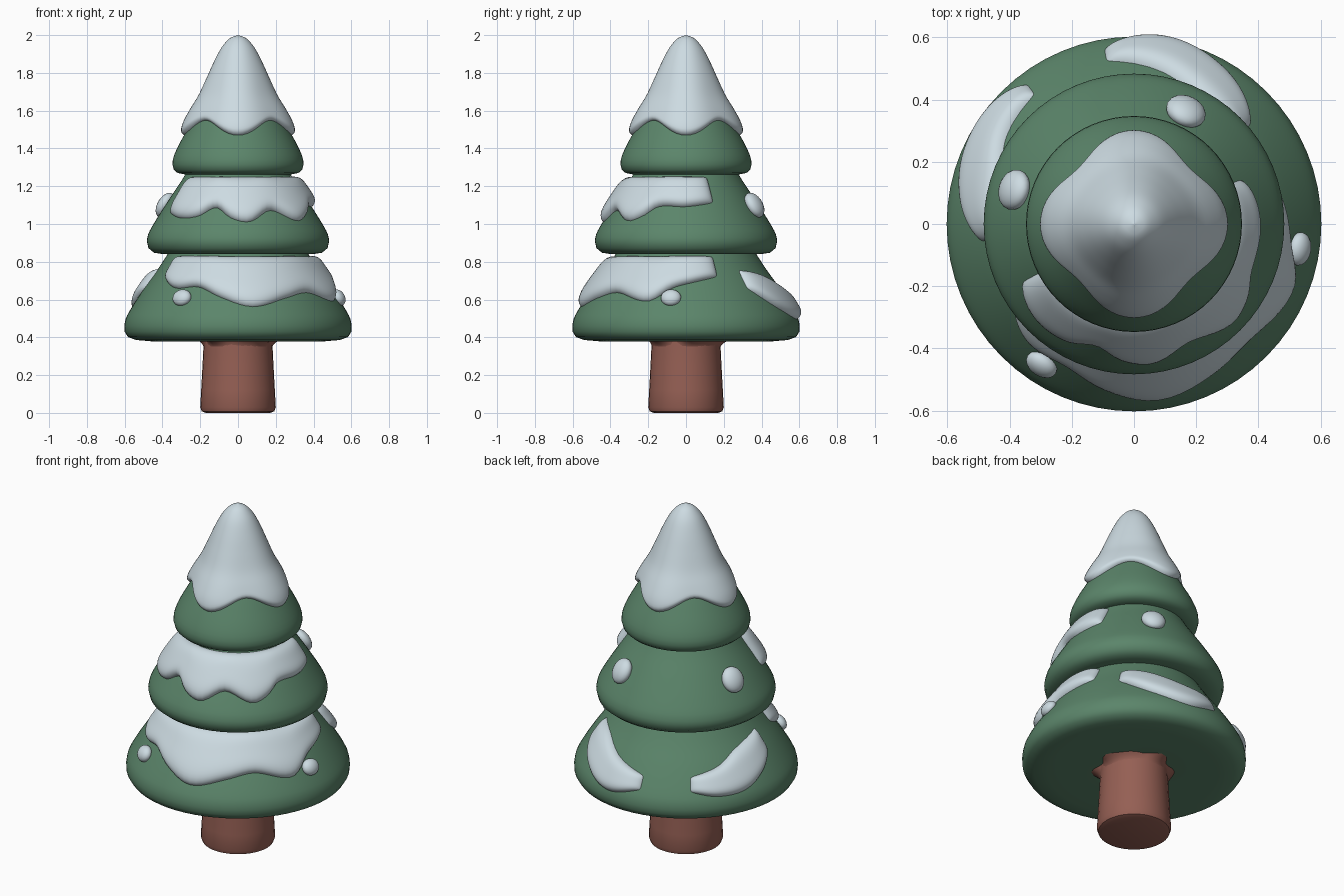
import bpy
import bmesh
from math import sin, cos, pi, radians, atan2
from mathutils import Matrix, Vector

cube = bpy.data.objects.get("Cube")
if cube:
    bpy.data.objects.remove(cube, do_unlink=True)


def material(name, rgb):
    m = bpy.data.materials.new(name)
    m.use_nodes = True
    m.diffuse_color = (*rgb, 1)
    bsdf = m.node_tree.nodes["Principled BSDF"]
    bsdf.inputs["Base Color"].default_value = (*rgb, 1)
    bsdf.inputs["Roughness"].default_value = 0.8
    return m


GREEN = material("pine green", (0.105, 0.235, 0.145))
SNOW = material("snow white", (0.61, 0.71, 0.76))
BARK = material("bark brown", (0.30, 0.115, 0.088))


def curve(points, t):
    """Smooth curve through (t, value) points."""
    n = len(points)
    t = max(points[0][0], min(points[-1][0], t))
    i = max(k for k in range(n - 1) if points[k][0] <= t)

    def slope(k):
        a, b = points[max(k - 1, 0)], points[min(k + 1, n - 1)]
        return (b[1] - a[1]) / (b[0] - a[0])

    (t0, v0), (t1, v1) = points[i], points[i + 1]
    h = t1 - t0
    s = (t - t0) / h
    blend = s * s * (3 - 2 * s)
    return (v0 + (v1 - v0) * blend
            + h * s * (1 - s) * ((1 - s) * slope(i) - s * slope(i + 1)))


def finish(bm, name, mat, angle=60):
    mesh = bpy.data.meshes.new(name)
    bm.to_mesh(mesh)
    bm.free()
    ob = bpy.data.objects.new(name, mesh)
    bpy.context.collection.objects.link(ob)
    mesh.materials.append(mat)
    bpy.ops.object.select_all(action="DESELECT")
    ob.select_set(True)
    bpy.context.view_layer.objects.active = ob
    bpy.ops.object.shade_smooth_by_angle(angle=radians(angle))
    return ob


def sheet(name, fn, nu, nv, mat, angle=60):
    """Surface fn(u, v) -> (angle, radius, z), u and v from 0 to 1."""
    bm = bmesh.new()
    rows = []
    for j in range(nv + 1):
        row = []
        for i in range(nu + 1):
            a, r, z = fn(i / nu, j / nv)
            row.append(bm.verts.new((r * cos(a), r * sin(a), z)))
        rows.append(row)
    for low, high in zip(rows, rows[1:]):
        for i in range(nu):
            bm.faces.new((low[i], low[i + 1], high[i + 1], high[i]))
    bmesh.ops.remove_doubles(bm, verts=bm.verts, dist=1e-5)
    return finish(bm, name, mat, angle)


def lathe(name, profile, mat, sides=64, angle=60):
    n = len(profile) - 1

    def fn(u, v):
        r, z = profile[round(v * n)]
        return 2 * pi * u, r, z
    return sheet(name, fn, sides, n, mat, angle)


def tier(name, under, skin):
    """Branch skirt: flat underside, then a curved skin of (z, radius)."""
    z0, z1 = skin[0][0], skin[-1][0]
    zs = [z0 + (z1 - z0) * k / 24 for k in range(25)]
    lathe(name, under + [(max(curve(skin, z), 0), z) for z in zs], GREEN)


def snow(name, skin, low, high, thick=0.045, power=14):
    """Puffy snow on a skin, between edge curves of (degrees, z)."""
    a0, a1 = low[0][0], low[-1][0]

    def fn(u, v):
        u, v = (0.5 - 0.5 * cos(pi * t) for t in (u, v))
        a = a0 + (a1 - a0) * u
        zl, zh = curve(low, a), curve(high, a)
        z = zl + (zh - zl) * v
        puff = ((1 - abs(2 * v - 1) ** 4) * (1 - abs(2 * u - 1) ** power)) ** 0.5
        off = -0.015 + (thick + 0.015) * puff
        return radians(a), curve(skin, z) + off * 0.86, z + off * 0.4
    sheet(name, fn, 72, 20, SNOW)


def lump(name, x, y, z, size):
    """Small snow lump, flattened against the slope."""
    bm = bmesh.new()
    face = (Matrix.Translation((x, y, z)) @ Matrix.Rotation(atan2(y, x), 4, "Z")
            @ Matrix.Rotation(radians(-30), 4, "Y") @ Matrix.Diagonal((*size, 1)))
    bmesh.ops.create_uvsphere(bm, u_segments=20, v_segments=12, radius=1, matrix=face)
    finish(bm, name, SNOW)


# Trunk, with a ragged flare where it meets the branches
lathe("trunk", [(0, 0), (0.17, 0), (0.192, 0.008), (0.2, 0.03), (0.195, 0.12),
                (0.188, 0.25), (0.183, 0.35), (0.183, 0.42)], BARK, 32, 45)


def flare(u, v):
    a = 2 * pi * u
    rag = 0.5 + 0.3 * sin(5 * a) + 0.2 * sin(8 * a + 1)
    return a, 0.18 + 0.06 * rag * v * v, 0.34 + 0.05 * v


sheet("trunk_flare", flare, 40, 5, BARK)

# Branch tiers
skin1 = [(0.46, 0.602), (0.5, 0.594), (0.56, 0.562), (0.66, 0.497),
         (0.76, 0.425), (0.86, 0.36), (0.92, 0.32)]
skin2 = [(0.91, 0.483), (0.95, 0.474), (1.02, 0.435), (1.13, 0.365),
         (1.22, 0.305), (1.3, 0.255), (1.34, 0.22)]
skin3 = [(1.315, 0.347), (1.35, 0.343), (1.41, 0.318), (1.48, 0.28),
         (1.55, 0.24), (1.63, 0.19), (1.8, 0.09), (1.92, 0)]
tier("lower_branches", [(0, 0.395), (0.2, 0.39), (0.46, 0.379), (0.54, 0.386),
                        (0.583, 0.402), (0.6, 0.43)], skin1)
tier("middle_branches", [(0, 0.86), (0.3, 0.85), (0.4, 0.841), (0.445, 0.848),
                         (0.474, 0.872)], skin2)
tier("upper_branches", [(0, 1.28), (0.2, 1.27), (0.28, 1.262), (0.32, 1.27),
                        (0.34, 1.288)], skin3)

# Snow draped around the front of the two lower tiers
snow("lower_snow_band", skin1,
     [(-149, 0.72), (-132, 0.66), (-115, 0.665), (-100, 0.61), (-82, 0.56),
      (-62, 0.605), (-45, 0.635), (-22, 0.59), (-8, 0.66), (5, 0.69), (22, 0.72)],
     [(-149, 0.83), (22, 0.83)])
snow("middle_snow_band", skin2,
     [(-153, 1.06), (-135, 1.03), (-120, 1.04), (-107, 1.085), (-95, 1.03),
      (-82, 1.01), (-65, 1.07), (-45, 1.015), (-33, 1.04), (-22, 1.09), (0, 1.09),
      (23, 1.11)],
     [(-153, 1.25), (23, 1.25)])

# Snow patches on the back of the lower tier
snow("back_left_snow_patch", skin1,
     [(40, 0.66), (60, 0.55), (80, 0.495), (100, 0.54)],
     [(40, 0.76), (60, 0.73), (80, 0.66), (100, 0.61)], 0.04, 5)
snow("back_right_snow_patch", skin1,
     [(127, 0.55), (142, 0.52), (158, 0.525), (172, 0.575), (187, 0.66)],
     [(127, 0.62), (145, 0.66), (160, 0.72), (187, 0.77)], 0.04, 5)

# Snow cap with four hanging lobes
cap_skin = [(1.46, 0.308), (1.51, 0.3), (1.55, 0.286), (1.61, 0.253), (1.68, 0.21),
            (1.77, 0.168), (1.86, 0.127), (1.93, 0.09), (1.97, 0.058),
            (1.99, 0.032), (2.0, 0)]


def cap(u, v):
    a = 2 * pi * u
    v = v * v * (3 - 2 * v)
    lobe = 0.5 + 0.5 * cos(4 * a)
    low = 1.545 - 0.08 * lobe
    z = low + (2.0 - low) * v
    outer = curve(cap_skin, z) * (1 - 0.08 * (1 - lobe) * (1 - v))
    inner = curve(skin3, z) - 0.02
    lip = min(v / 0.07, 1)
    return a, max(inner + (outer - inner) * (1 - (1 - lip) ** 2) ** 0.5, 0), z


sheet("snow_cap", cap, 72, 36, SNOW)

# Small snow lumps
for name, x, y, z, size in [
        ("lower_left_lump", 0.532, -0.08, 0.61, (0.034, 0.054, 0.046)),
        ("lower_right_lump", -0.297, -0.452, 0.61, (0.034, 0.054, 0.046)),
        ("middle_back_left_lump", 0.167, 0.362, 1.1, (0.04, 0.066, 0.072)),
        ("middle_back_right_lump", -0.385, 0.11, 1.1, (0.04, 0.066, 0.072))]:
    lump(name, x, y, z, size)
